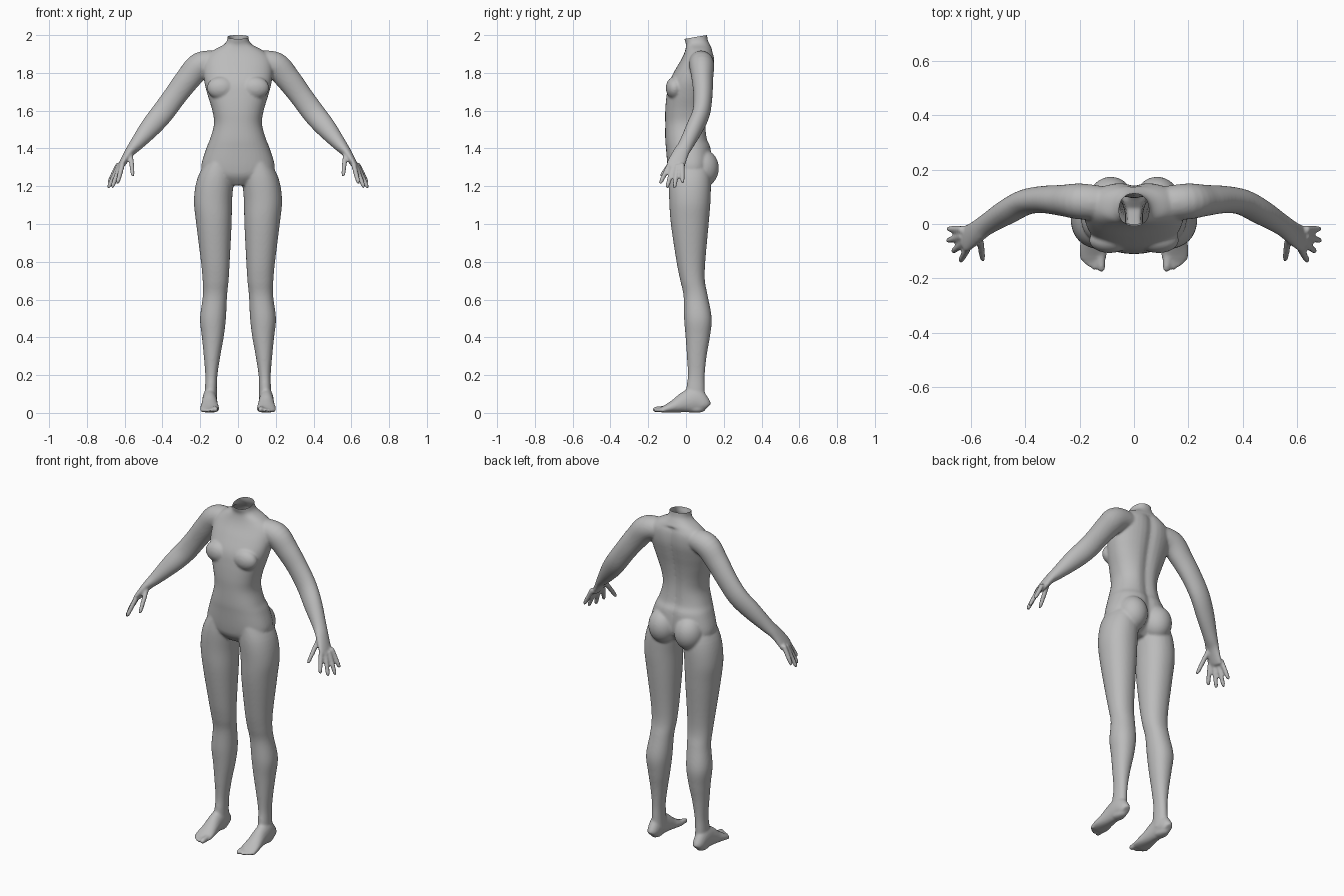
import bpy, bmesh, math
from mathutils import Vector, Matrix

if "Cube" in bpy.data.objects:
    bpy.data.objects.remove(bpy.data.objects["Cube"], do_unlink=True)

skin = bpy.data.materials.new("matte grey")
skin.use_nodes = True
GREY = (0.5, 0.5, 0.5, 1)
skin.diffuse_color = GREY
skin.node_tree.nodes["Principled BSDF"].inputs["Base Color"].default_value = GREY

SIDES = 40
bm = bmesh.new()


def spline(rows, steps=5):
    """Catmull-Rom interpolation through rows of numbers."""
    out = []
    for i in range(len(rows) - 1):
        p0, p1 = rows[max(i - 1, 0)], rows[i]
        p2, p3 = rows[i + 1], rows[min(i + 2, len(rows) - 1)]
        for s in range(steps):
            t = s / steps
            out.append([b + t * (c - a + t * (2 * a - 5 * b + 4 * c - d + t * (3 * (b - c) + d - a))) / 2
                        for a, b, c, d in zip(p0, p1, p2, p3)])
    out.append(list(rows[-1]))
    return out


def skin_rings(rings):
    """Closed loft through rings of points."""
    loops = [[bm.verts.new(p) for p in ring] for ring in rings]
    for a, b in zip(loops, loops[1:]):
        for i in range(SIDES):
            j = (i + 1) % SIDES
            bm.faces.new((a[i], a[j], b[j], b[i]))
    bm.faces.new(loops[0][::-1])
    bm.faces.new(loops[-1])


def circle(power=2.0):
    for i in range(SIDES):
        a = math.tau * i / SIDES
        c, s = math.cos(a), math.sin(a)
        yield (math.copysign(abs(c) ** (2 / power), c),
               math.copysign(abs(s) ** (2 / power), s))


def column(rows, power=2.0, groove=0.0):
    """Upright loft, rows of z, x min, x max, y front, y back."""
    rings = []
    for z, x0, x1, y0, y1 in spline(rows):
        ring = []
        for c, s in circle(power):
            x = (x0 + x1) / 2 + c * (x1 - x0) / 2
            y = (y0 + y1) / 2 + s * (y1 - y0) / 2
            if s > 0 and z < 1.92:
                y -= groove * math.exp(-(x / 0.03) ** 2)
            ring.append((x, y, z))
        rings.append(ring)
    skin_rings(rings)


def limb(rows, side, across=Vector((0, 1, 0))):
    """Loft along a path, rows of x, y, z, thickness radius, width radius."""
    rows = spline(rows)
    pts = [Vector(r[:3]) for r in rows]
    rings = []
    for i, r in enumerate(rows):
        d = (pts[min(i + 1, len(pts) - 1)] - pts[max(i - 1, 0)]).normalized()
        n = d.cross(across).normalized()
        w = n.cross(d)
        ring = [pts[i] + n * c * r[3] + w * s * r[4] for c, s in circle()]
        rings.append([(p.x * side, p.y, p.z) for p in ring])
    skin_rings(rings)


def digit(base, tip, r, side):
    """Finger or toe with a rounded end."""
    a, b = Vector(base), Vector(tip)
    rows = [(*a.lerp(b, t), r * k, r * k)
            for t, k in ((0, 1), (0.5, 0.95), (0.85, 0.85), (0.96, 0.6), (1, 0.25))]
    limb(rows, side, Vector((1, 0, 0)))


def ball(centre, radii, side):
    m = Matrix.Translation((centre[0] * side, *centre[1:])) @ Matrix.Diagonal((*radii, 1))
    bmesh.ops.create_uvsphere(bm, u_segments=32, v_segments=20, radius=1, matrix=m)


# Torso and neck: z, half width, front, back
torso = [(1.205, .06, -.05, .07), (1.25, .16, -.085, .12), (1.3, .195, -.097, .14),
         (1.4, .168, -.106, .135), (1.45, .148, -.11, .116), (1.53, .127, -.11, .108),
         (1.6, .136, -.11, .11), (1.68, .16, -.103, .122), (1.75, .178, -.09, .138),
         (1.82, .185, -.055, .152), (1.88, .175, -.02, .152), (1.92, .13, -.004, .14),
         (1.95, .075, .0, .126), (1.98, .056, -.008, .114), (2.04, .055, -.012, .11)]
column([(z, -w, w, f, b) for z, w, f, b in torso], 2.3, 0.014)

# Leg: z, inner, outer, front, back
leg = [(1.36, .03, .15, -.08, .11), (1.25, .022, .212, -.092, .13), (1.13, .031, .233, -.089, .13),
       (1.0, .034, .221, -.08, .12), (.8, .044, .196, -.05, .102), (.7, .05, .187, -.03, .1),
       (.62, .058, .186, -.013, .115), (.5, .064, .201, -.01, .136), (.4, .076, .191, -.002, .126),
       (.3, .094, .181, .005, .109), (.2, .109, .173, .01, .099), (.13, .112, .175, .002, .099),
       (.05, .11, .18, .0, .1)]

# Arm and palm: x, y, z, thickness, width
arm = [(.09, .075, 1.86, .055, .06), (.195, .083, 1.842, .07, .066), (.265, .087, 1.768, .066, .057),
       (.335, .09, 1.676, .061, .05), (.4, .08, 1.588, .06, .047), (.465, .046, 1.51, .054, .046),
       (.54, .0, 1.42, .036, .04), (.578, -.028, 1.375, .025, .043),
       (.617, -.055, 1.312, .017, .049), (.625, -.06, 1.295, .01, .04)]

# Foot: y, half width, top
foot = [(.11, .02, .055), (.095, .032, .085), (.05, .038, .13), (.0, .04, .115),
        (-.05, .045, .078), (-.1, .052, .046), (-.13, .047, .03)]

fingers = [((.632, -.02, 1.32), (.686, -.018, 1.215)), ((.632, -.045, 1.31), (.688, -.062, 1.188)),
           ((.625, -.068, 1.305), (.668, -.102, 1.19)), ((.612, -.09, 1.31), (.64, -.138, 1.212)),
           ((.568, -.05, 1.365), (.556, -.135, 1.25))]
toes = [(.119, -.176, .017), (.145, -.17, .012), (.163, -.16, .0115), (.179, -.148, .011), (.193, -.133, .011)]

for side in (1, -1):
    column([(z, min(a * side, b * side), max(a * side, b * side), f, k) for z, a, b, f, k in leg], 2.15)
    limb(arm, side)
    limb([(.15, y, h / 2, h / 2, w) for y, w, h in foot], side, Vector((1, 0, 0)))
    for base, tip in fingers:
        digit(base, tip, 0.0135, side)
    for x, y, r in toes:
        digit((.15 + (x - .15) * .8, -.085, .024), (x, y, r), r, side)
    ball((.085, .088, 1.295), (.083, .086, .1), side)      # buttock
    ball((.09, -.06, 1.72), (.075, .047, .06), side)       # chest
    ball((.15, .055, .02), (.03, .05, .02), side)          # heel pad

bmesh.ops.recalc_face_normals(bm, faces=bm.faces)
mesh = bpy.data.meshes.new("body")
bm.to_mesh(mesh)
bm.free()
body = bpy.data.objects.new("body", mesh)
bpy.context.collection.objects.link(body)

# Fuse the parts into one smooth surface
fuse = body.modifiers.new("fuse", "REMESH")
fuse.mode = "VOXEL"
fuse.voxel_size = 0.0065
soften = body.modifiers.new("soften", "SMOOTH")
soften.factor = 0.5
soften.iterations = 7
graph = bpy.context.evaluated_depsgraph_get()
fused = bpy.data.meshes.new_from_object(body.evaluated_get(graph))
body.modifiers.clear()

# Open neck with a slanted rim
bm = bmesh.new()
bm.from_mesh(fused)
bmesh.ops.bisect_plane(bm, geom=bm.verts[:] + bm.edges[:] + bm.faces[:], plane_co=(0, .11, 2.0),
                       plane_no=(0, -.17, 1), clear_outer=True)
for f in bm.faces:
    f.smooth = True
    f.material_index = 0
bm.to_mesh(fused)
bm.free()
body.data = fused
fused.materials.clear()
fused.materials.append(skin)
